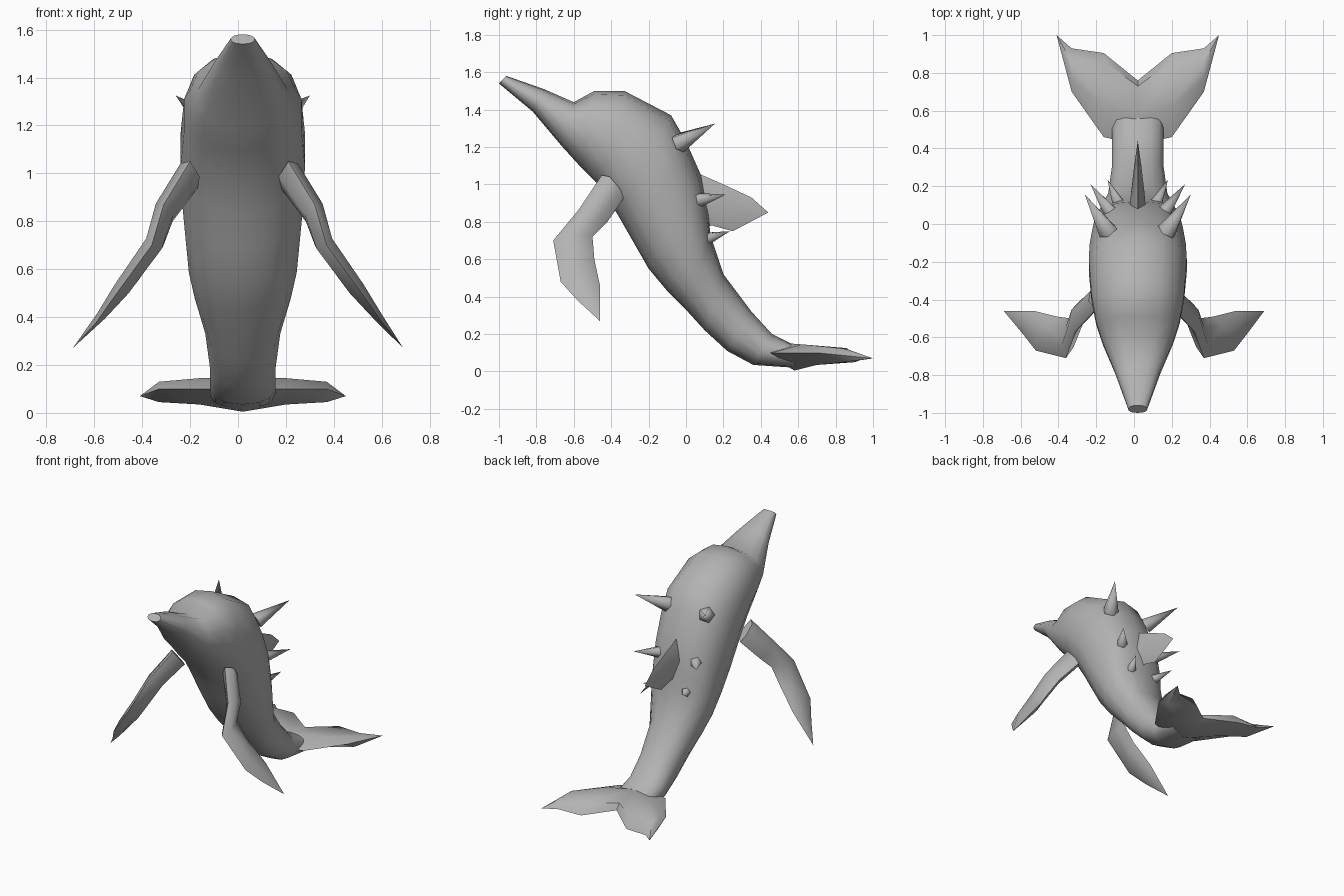
import bpy, bmesh, math
from mathutils import Vector

cube = bpy.data.objects.get("Cube")
if cube:
    bpy.data.objects.remove(cube, do_unlink=True)

grey = bpy.data.materials.new("skin grey")
grey.use_nodes = True
colour = (0.45, 0.45, 0.45, 1)
grey.diffuse_color = colour
grey.node_tree.nodes["Principled BSDF"].inputs["Base Color"].default_value = colour

MID = 0.02  # centre plane of the body


def finish(name, bm, angle=60):
    bmesh.ops.recalc_face_normals(bm, faces=bm.faces)
    mesh = bpy.data.meshes.new(name)
    bm.to_mesh(mesh)
    bm.free()
    mesh.materials.append(grey)
    obj = bpy.data.objects.new(name, mesh)
    bpy.context.collection.objects.link(obj)
    bpy.ops.object.select_all(action="DESELECT")
    obj.select_set(True)
    bpy.context.view_layer.objects.active = obj
    bpy.ops.object.shade_smooth_by_angle(angle=math.radians(angle))
    return obj


def loft(name, rings, tip=None, cap_start=True, angle=60):
    """Skin a list of equal point rings, ending in a tip or a cap."""
    bm = bmesh.new()
    loops = [[bm.verts.new(p) for p in ring] for ring in rings]
    n = len(loops[0])
    for a, b in zip(loops, loops[1:]):
        for i in range(n):
            j = (i + 1) % n
            bm.faces.new((a[i], a[j], b[j], b[i]))
    if cap_start:
        bm.faces.new(loops[0])
    if tip:
        point = bm.verts.new(tip)
        for i in range(n):
            bm.faces.new((loops[-1][i], loops[-1][(i + 1) % n], point))
    else:
        bm.faces.new(loops[-1])
    return finish(name, bm, angle)


def mirrored(points, plane):
    return [(2 * plane - x, y, z) for x, y, z in points]


# Body: back point, belly point and half width at each station
stations = [
    ((-0.96, 1.58), (-1.00, 1.54), 0.05),
    ((-0.76, 1.51), (-0.82, 1.39), 0.12),
    ((-0.60, 1.44), (-0.66, 1.20), 0.19),
    ((-0.49, 1.50), (-0.56, 1.09), 0.225),
    ((-0.33, 1.50), (-0.46, 0.99), 0.25),
    ((-0.08, 1.37), (-0.36, 0.83), 0.265),
    ((0.00, 1.23), (-0.28, 0.69), 0.26),
    ((0.08, 1.05), (-0.20, 0.55), 0.245),
    ((0.12, 0.85), (-0.10, 0.43), 0.23),
    ((0.13, 0.73), (0.00, 0.33), 0.205),
    ((0.20, 0.52), (0.10, 0.22), 0.16),
    ((0.35, 0.32), (0.22, 0.11), 0.14),
    ((0.46, 0.20), (0.36, 0.035), 0.14),
    ((0.58, 0.14), (0.58, 0.02), 0.14),
]


def body_ring(back, belly, half, sides=14):
    top, low = Vector((MID, *back)), Vector((MID, *belly))
    centre, up = (top + low) / 2, (top - low) / 2
    ring = []
    for i in range(sides):
        a = math.tau * i / sides
        s, c = math.sin(a), math.cos(a)
        s = math.copysign(abs(s) ** 0.85, s)
        c = math.copysign(abs(c) ** 0.9, c)
        ring.append(centre + up * c + Vector((half * s, 0, 0)))
    return ring


loft("body", [body_ring(*s) for s in stations])

# Tail fluke: half width, then leading, top, rear top, rear bottom, bottom
fluke = [
    (0.00, [(0.42, 0.10), (0.55, 0.15), (0.73, 0.12), (0.76, 0.08), (0.58, 0.005)]),
    (0.18, [(0.46, 0.10), (0.62, 0.145), (0.86, 0.125), (0.905, 0.05), (0.70, 0.035)]),
    (0.35, [(0.70, 0.10), (0.77, 0.13), (0.86, 0.12), (0.93, 0.06), (0.80, 0.045)]),
]
half = [[(MID + x, y, z) for y, z in pts] for x, pts in fluke]
for name, flip in (("left_fluke", False), ("right_fluke", True)):
    rings = [mirrored(r, MID) if flip else r for r in half]
    tip = (MID + (-0.43 if flip else 0.43), 1.0, 0.07)
    loft(name, rings, tip, cap_start=False, angle=50)

# Flippers: leading point, trailing point, half thickness
flipper = [
    ((0.21, -0.45, 1.05), (0.21, -0.33, 0.93), 0.05),
    ((0.32, -0.57, 0.87), (0.31, -0.42, 0.80), 0.045),
    ((0.37, -0.71, 0.70), (0.34, -0.50, 0.72), 0.04),
    ((0.53, -0.67, 0.48), (0.42, -0.49, 0.60), 0.035),
    ((0.60, -0.58, 0.38), (0.54, -0.46, 0.46), 0.02),
]
side = Vector((0.8, 0.1, 0.55))
rings = []
for lead, trail, thick in flipper:
    lead, trail = Vector(lead), Vector(trail)
    a, b = lead.lerp(trail, 0.3), lead.lerp(trail, 0.75)
    rings.append([lead, a + side * thick, b + side * thick * 0.8,
                  trail, b - side * thick * 0.8, a - side * thick])
tip = (0.69, -0.46, 0.27)
loft("left_flipper", rings, tip)
loft("right_flipper", [mirrored(r, 0.005) for r in rings], mirrored([tip], 0)[0])

# Dorsal fin: upper edge, lower edge, half thickness
fin = [
    ((0.04, 1.07), (0.08, 0.77), 0.045),
    ((0.20, 1.00), (0.14, 0.78), 0.035),
    ((0.35, 0.93), (0.25, 0.75), 0.02),
]
rings = []
for (y1, z1), (y2, z2), t in fin:
    y, z = (y1 + y2) / 2, (z1 + z2) / 2
    rings.append([(MID, y1, z1), (MID + t, y, z), (MID, y2, z2), (MID - t, y, z)])
loft("dorsal_fin", rings, (MID, 0.44, 0.85))

# Back spikes: base centre, tip, radius, in mirrored pairs
spikes = [
    ("upper", (0.155, -0.04, 1.22), (0.28, 0.155, 1.325), 0.055),
    ("middle", (0.14, 0.06, 0.915), (0.25, 0.21, 0.945), 0.042),
    ("lower", (0.10, 0.11, 0.71), (0.16, 0.235, 0.75), 0.035),
]
for level, base, tip, radius in spikes:
    for label, sign in (("left", 1), ("right", -1)):
        b = Vector((MID + sign * base[0], *base[1:]))
        t = Vector((MID + sign * tip[0], *tip[1:]))
        turn = (t - b).to_track_quat("Z", "Y")
        ring = [b + turn @ Vector((radius * math.cos(math.tau * i / 5),
                                   radius * math.sin(math.tau * i / 5), 0))
                for i in range(5)]
        loft(f"{label}_{level}_spike", [ring], t, angle=80)
